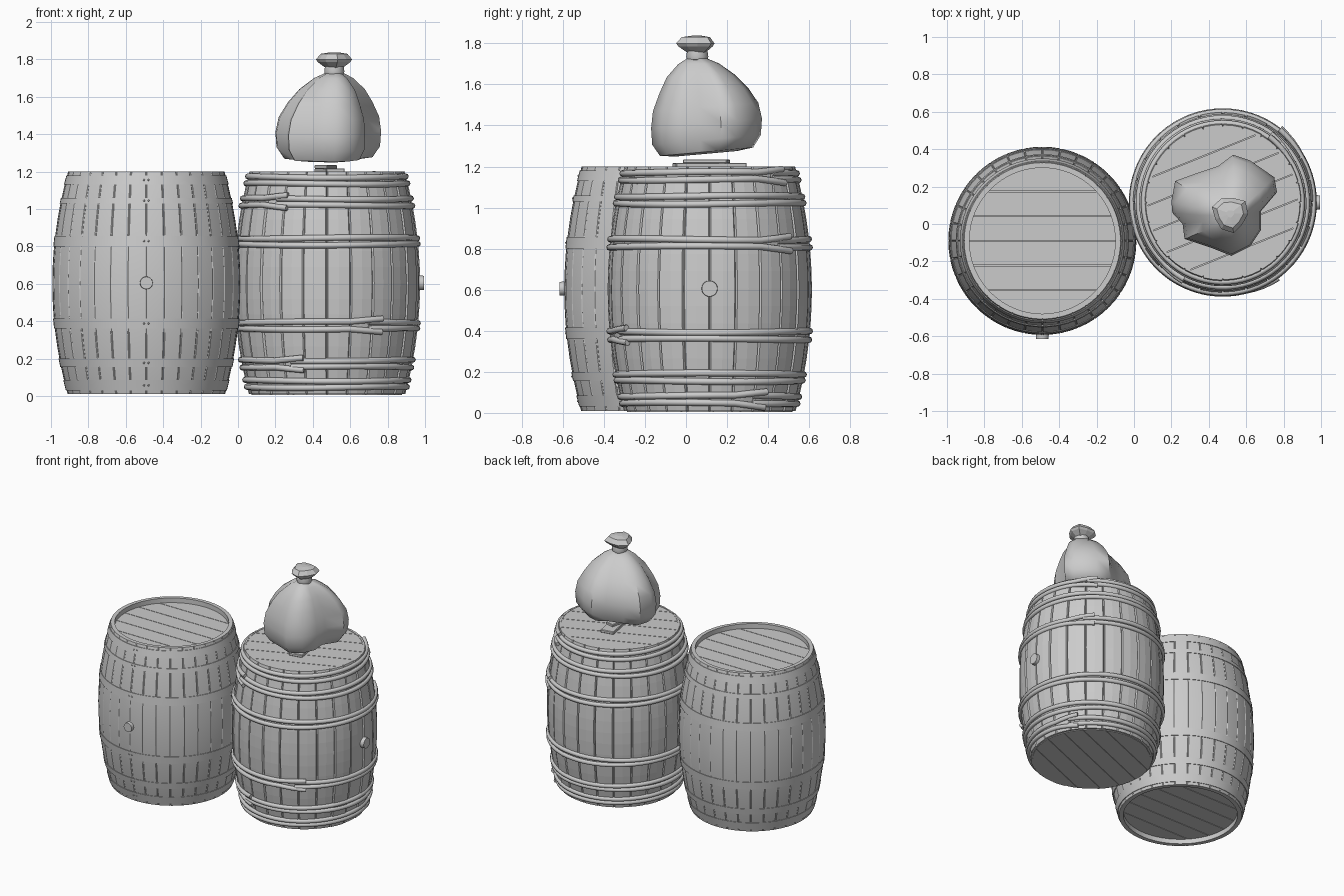
import bpy, bmesh, math, random
from mathutils import Vector, Matrix

random.seed(4)
if "Cube" in bpy.data.objects:
    bpy.data.objects.remove(bpy.data.objects["Cube"])

grey = bpy.data.materials.new("plain grey")
grey.use_nodes = True
grey.diffuse_color = (0.6, 0.6, 0.6, 1)
grey.node_tree.nodes["Principled BSDF"].inputs["Base Color"].default_value = (0.6, 0.6, 0.6, 1)

LEFT = Vector((-0.49, -0.09, 0))
RIGHT = Vector((0.475, 0.115, 0))
HEIGHT = 1.2


def finish(name, bm, loc=(0, 0, 0), smooth=None):
    bmesh.ops.recalc_face_normals(bm, faces=bm.faces)
    mesh = bpy.data.meshes.new(name)
    bm.to_mesh(mesh)
    bm.free()
    mesh.materials.append(grey)
    ob = bpy.data.objects.new(name, mesh)
    ob.location = loc
    bpy.context.collection.objects.link(ob)
    if smooth:
        bpy.ops.object.select_all(action='DESELECT')
        ob.select_set(True)
        bpy.context.view_layer.objects.active = ob
        bpy.ops.object.shade_smooth_by_angle(angle=math.radians(smooth))
    return ob


def loft(bm, rings, wrap=True, closed=True):
    """Bridge a list of point rings; wrap joins last ring to first, closed joins each ring's ends."""
    rows = [[bm.verts.new(p) for p in ring] for ring in rings]
    n = len(rows[0])
    for i in range(len(rows) if wrap else len(rows) - 1):
        a, b = rows[i], rows[(i + 1) % len(rows)]
        for j in range(n if closed else n - 1):
            k = (j + 1) % n
            bm.faces.new((a[j], a[k], b[k], b[j]))
    return rows


def polar(r, a, z):
    return Vector((r * math.cos(a), r * math.sin(a), z))


def bulge(z, end, middle):
    t = abs(z / HEIGHT * 2 - 1)
    return end + (middle - end) * (1 - t ** 2)


def barrel_body(name, loc, staves, end, middle, inner, groove, jitter, smooth):
    """Staves around a bulging profile, with a shallow groove at every seam."""
    rings = []
    step = math.tau / staves
    levels = [0.01 + (HEIGHT - 0.01) * i / 14 for i in range(15)]
    for s in range(staves):
        push = random.uniform(-jitter, jitter)
        for f, dip in ((0, groove), (0.05, 0), (0.5, 0), (0.95, 0)):
            a = (s + f) * step
            off = -dip if dip else push
            ring = [polar(bulge(z, end, middle) + off, a, z) for z in levels]
            ring += [polar(inner, a, z) for z in (HEIGHT, HEIGHT - 0.07, 0.08, 0.01)]
            rings.append(ring)
    bm = bmesh.new()
    loft(bm, rings)
    return finish(name, bm, loc, smooth)


def plank_disc(name, loc, radius, z0, z1, planks, turn):
    """A round head made of parallel planks with narrow gaps."""
    bm = bmesh.new()
    width = 2 * radius / planks
    for i in range(planks):
        lo = -radius + i * width + 0.002
        hi = lo + width - 0.004
        ys = [lo + (hi - lo) * k / 6 for k in range(7)]
        half = [(math.sqrt(max(radius ** 2 - y * y, 0)), y) for y in ys]
        outline = half + [(-x, y) for x, y in reversed(half)]
        face = bm.faces.new([bm.verts.new((x, y, z0)) for x, y in outline])
        out = bmesh.ops.extrude_face_region(bm, geom=[face])
        verts = [v for v in out["geom"] if isinstance(v, bmesh.types.BMVert)]
        bmesh.ops.translate(bm, verts=verts, vec=(0, 0, z1 - z0))
    # closing board behind the gaps
    bmesh.ops.create_circle(bm, cap_ends=True, segments=48, radius=radius,
                            matrix=Matrix.Translation((0, 0, (z0 + z1) / 2)))
    bmesh.ops.rotate(bm, verts=bm.verts, matrix=Matrix.Rotation(turn, 3, 'Z'))
    return finish(name, bm, loc)


def disc_plug(name, loc, axis, radius, depth):
    bm = bmesh.new()
    rot = Vector(axis).to_track_quat('Z', 'Y').to_matrix().to_4x4()
    bmesh.ops.create_cone(bm, cap_ends=True, segments=20, radius1=radius,
                          radius2=radius * 0.95, depth=depth, matrix=rot)
    return finish(name, bm, loc, 30)


# Left barrel: smooth staves, flat bands, recessed heads
barrel_body("left_barrel_staves", LEFT, 32, 0.418, 0.503, 0.39, 0.003, 0, 30)
plank_disc("left_barrel_top", LEFT, 0.395, 1.14, 1.165, 6, 0)
plank_disc("left_barrel_bottom", LEFT, 0.395, 0.045, 0.07, 6, 0)
for i, (lo, hi) in enumerate([(0.03, 0.085), (0.155, 0.2), (0.36, 0.415),
                              (0.80, 0.857), (1.03, 1.06), (1.13, 1.18)]):
    bm = bmesh.new()
    section = [(z, o) for z, o in ((lo, -0.004), (lo, 0.004), (hi, 0.004), (hi, -0.004))]
    loft(bm, [[polar(bulge(z, 0.418, 0.503) + o, math.tau * k / 64, z) for z, o in section]
              for k in range(64)])
    # pairs of rivets at the front
    z = (lo + hi) / 2
    for dx in (-0.012, 0.012):
        spot = Matrix.Translation((dx, -bulge(z, 0.418, 0.503) - 0.003, z))
        bmesh.ops.create_icosphere(bm, subdivisions=1, radius=0.006, matrix=spot)
    finish(f"left_barrel_band_{i + 1}", bm, LEFT, 30)
disc_plug("left_barrel_bung", LEFT + Vector((0, -0.508, 0.605)), (0, -1, 0), 0.035, 0.036)

# Right barrel: worn faceted staves and flush heads
barrel_body("right_barrel_staves", RIGHT, 24, 0.414, 0.496, 0.40, 0.009, 0.003, None)
plank_disc("right_barrel_top", RIGHT, 0.403, 1.17, 1.197, 6, math.radians(22))
plank_disc("right_barrel_bottom", RIGHT, 0.403, 0.005, 0.03, 6, math.radians(22))
disc_plug("right_barrel_bung", RIGHT + Vector((0.5, 0, 0.605)), (1, 0, 0), 0.04, 0.04)

# Paired round hoops, each with a loose overlapping end
for i, (mid, start) in enumerate([(0.065, 0.5), (0.173, -2.0), (0.377, -1.1),
                                  (0.827, 0.75), (1.037, -2.2), (1.153, 0.8)]):
    bm = bmesh.new()
    for side in (-1, 1):
        wave = random.uniform(0, math.tau)
        rings = []
        for k in range(69):
            a = start + (math.tau + 0.16) * k / 68
            loose = max(0, (k - 64) / 4)
            z = mid + side * 0.0175 + 0.004 * math.sin(2 * a + wave) + side * 0.018 * loose
            r = bulge(z, 0.414, 0.496) + 0.002 + 0.012 * loose
            rings.append([polar(r + 0.015 * math.cos(t), a, z + 0.016 * math.sin(t))
                          for t in (math.tau * j / 8 for j in range(8))])
        rows = loft(bm, rings, wrap=False)
        bm.faces.new(rows[0])
        bm.faces.new(rows[-1])
    finish(f"right_barrel_hoop_{i + 1}", bm, RIGHT, 50)

# Loose boards under the sack
for name, loc, size, turn in (("loose_board_low", (0.49, 0.115, 1.207), (0.1, 0.35, 0.022), 0.18),
                              ("loose_board_high", (0.47, 0.10, 1.225), (0.07, 0.22, 0.02), -0.25)):
    bm = bmesh.new()
    bmesh.ops.create_cube(bm, size=1, matrix=Matrix.Rotation(turn, 4, 'Z') @ Matrix.Diagonal((*size, 1)))
    bmesh.ops.bevel(bm, geom=bm.edges[:], offset=0.004, segments=1, affect='EDGES')
    finish(name, bm, loc)

# Sack: lobed outline gathered into a neck, with a tilted base
outline = [(0.20, 0.12), (0.22, 0.23), (0.33, 0.27), (0.45, 0.31), (0.53, 0.37), (0.62, 0.34),
           (0.75, 0.25), (0.765, 0.17), (0.68, 0.07), (0.68, -0.03), (0.62, -0.12),
           (0.52, -0.17), (0.42, -0.13), (0.27, -0.08), (0.26, 0.0), (0.205, 0.06)]
belly, neck = Vector((0.48, 0.10)), Vector((0.515, 0.055))
stages = [(1.262, 0.55, 0), (1.272, 0.84, 0), (1.33, 0.98, 0), (1.41, 1.0, 0), (1.49, 0.95, 0.1),
          (1.57, 0.80, 0.3), (1.64, 0.62, 0.6), (1.70, 0.37, 0.85), (1.725, 0.19, 1)]
rings = []
for z, scale, lean in stages:
    centre = belly.lerp(neck, lean)
    ring = []
    for p in outline:
        d = (Vector(p) - belly) * scale
        tilt = 0.09 * d.y * (1 - lean)
        ring.append((centre.x + d.x, centre.y + d.y, z + tilt))
    rings.append(ring)
bm = bmesh.new()
rows = loft(bm, rings, wrap=False)
bm.faces.new(rows[0])
bm.faces.new(rows[-1])
finish("sack_body", bm, smooth=50)

# Cord around the neck and the gathered top
for name, profile, sides, smooth in (
        ("sack_cord", [(0.03, 1.715), (0.05, 1.72), (0.054, 1.735), (0.05, 1.762), (0.03, 1.77)], 12, 40),
        ("sack_top", [(0.045, 1.755), (0.085, 1.785), (0.095, 1.80), (0.07, 1.83), (0.02, 1.838)], 9, None)):
    bm = bmesh.new()
    rows = loft(bm, [[polar(r * (1 + 0.12 * math.sin(3 * k * math.tau / sides) * (sides == 9)),
                            math.tau * k / sides, z) for k in range(sides)]
                     for r, z in profile], wrap=False)
    bm.faces.new(rows[0])
    bm.faces.new(rows[-1])
    finish(name, bm, (neck.x, neck.y, 0), smooth)
